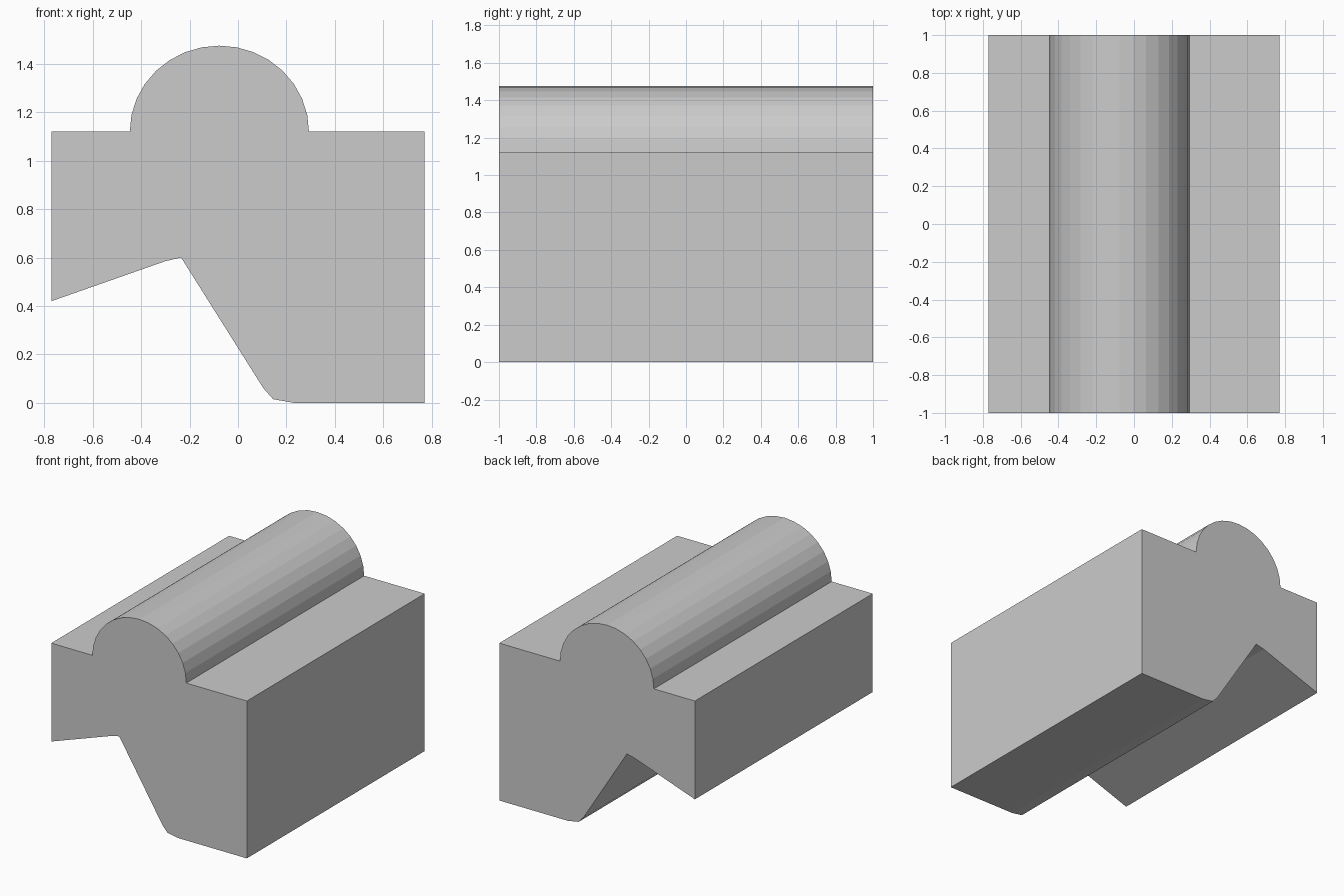
import bpy, bmesh, math

if "Cube" in bpy.data.objects:
    bpy.data.objects.remove(bpy.data.objects["Cube"])

# one plain grey for the whole block
grey = bpy.data.materials.new("plain grey")
grey.diffuse_color = (0.6, 0.6, 0.6, 1.0)
grey.use_nodes = True
grey.node_tree.nodes["Principled BSDF"].inputs["Base Color"].default_value = grey.diffuse_color

# rounded ridge along the top, as a half ellipse from left to right
SEGMENTS = 16
ridge = []
for i in range(SEGMENTS + 1):
    a = math.pi * (1 - i / SEGMENTS)
    ridge.append((-0.077 + 0.37 * math.cos(a), 1.12 + 0.355 * math.sin(a)))

# notched underside and worn foot corner, from right to left
underside = [(0.77, 1.12), (0.77, 0.0), (0.23, 0.0), (0.145, 0.015),
             (0.105, 0.06), (-0.235, 0.60), (-0.30, 0.585), (-0.77, 0.42)]
profile = [(-0.77, 1.12)] + ridge + underside

# extrude the cross-section from front to back
bm = bmesh.new()
front = bm.faces.new([bm.verts.new((x, -1, z)) for x, z in profile])
result = bmesh.ops.extrude_face_region(bm, geom=[front], use_keep_orig=True)
back_verts = [g for g in result["geom"] if isinstance(g, bmesh.types.BMVert)]
bmesh.ops.translate(bm, verts=back_verts, vec=(0, 2, 0))
bmesh.ops.recalc_face_normals(bm, faces=bm.faces)

mesh = bpy.data.meshes.new("ridged_block")
bm.to_mesh(mesh)
bm.free()
mesh.materials.append(grey)
block = bpy.data.objects.new("ridged_block", mesh)
bpy.context.collection.objects.link(block)
